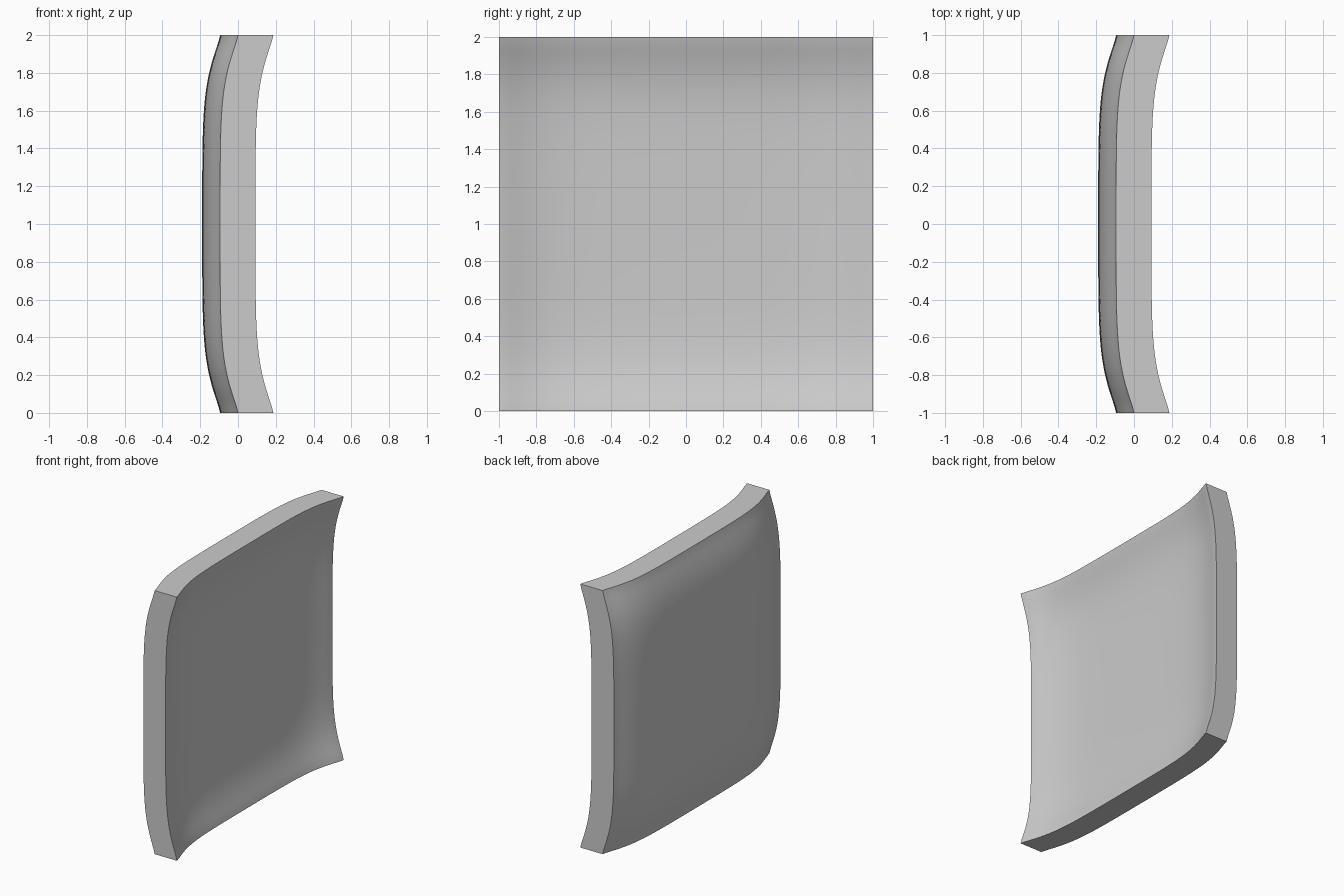
import bpy
import bmesh
import math

THICKNESS = 0.187
DIP = 0.095
SEGMENTS = 64

default_cube = bpy.data.objects.get("Cube")
if default_cube:
    bpy.data.objects.remove(default_cube, do_unlink=True)

# Plain grey material
grey = bpy.data.materials.new("plain_grey")
grey.use_nodes = True
grey.diffuse_color = (0.6, 0.6, 0.6, 1)
grey.node_tree.nodes["Principled BSDF"].inputs["Base Color"].default_value = grey.diffuse_color


def dish(position):
    """Sideways dip of the panel: zero at the rim, levelling off inwards."""
    from_rim = max(0.0, 1 - abs(position))
    return -DIP * (1 - math.exp(-(from_rim / 0.21) ** 1.3))


# Outer skin: an upright square sheet dished along both directions
bm = bmesh.new()
bmesh.ops.create_grid(bm, x_segments=SEGMENTS, y_segments=SEGMENTS, size=1)
for v in bm.verts:
    y, z = v.co.x, v.co.y
    v.co = (dish(y) + dish(z), y, z + 1)

# Inner skin and flat rim: extrude the sheet straight through the thickness
skin = bmesh.ops.extrude_face_region(bm, geom=bm.faces[:], use_keep_orig=True)
moved = [g for g in skin["geom"] if isinstance(g, bmesh.types.BMVert)]
bmesh.ops.translate(bm, verts=moved, vec=(THICKNESS, 0, 0))
bmesh.ops.recalc_face_normals(bm, faces=bm.faces[:])

mesh = bpy.data.meshes.new("dished_panel")
bm.to_mesh(mesh)
bm.free()
mesh.materials.append(grey)
panel = bpy.data.objects.new("dished_panel", mesh)
bpy.context.collection.objects.link(panel)

# Smooth faces with a crisp rim
bpy.ops.object.select_all(action='DESELECT')
panel.select_set(True)
bpy.context.view_layer.objects.active = panel
bpy.ops.object.shade_smooth_by_angle(angle=math.radians(35))
